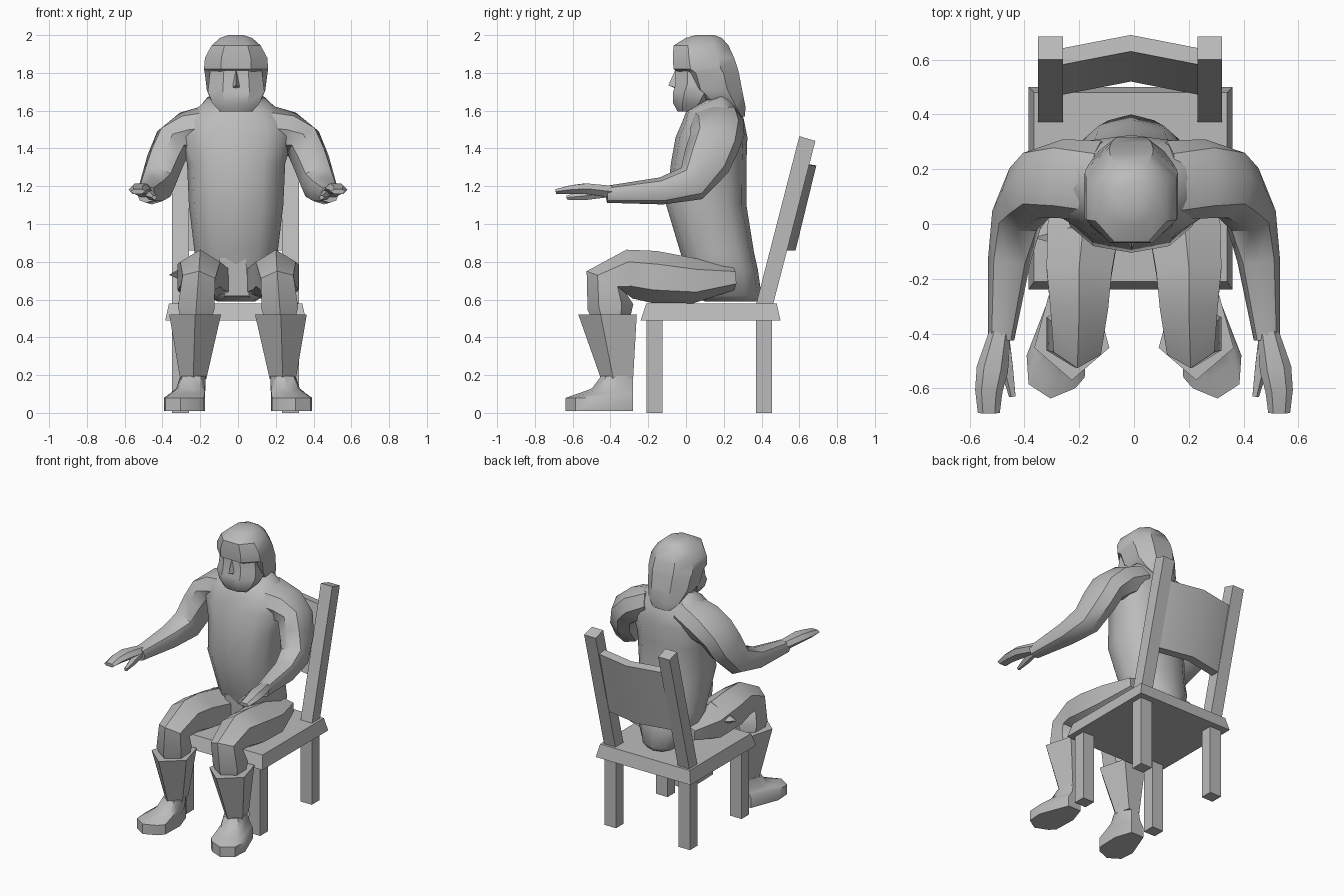
import bpy, bmesh, math
from mathutils import Vector

grey = bpy.data.materials.new("plain_grey")
grey.diffuse_color = (0.5, 0.5, 0.5, 1)


def finish(bm, name, smooth=None):
    bmesh.ops.recalc_face_normals(bm, faces=bm.faces)
    me = bpy.data.meshes.new(name)
    bm.to_mesh(me)
    bm.free()
    me.materials.append(grey)
    ob = bpy.data.objects.new(name, me)
    bpy.context.collection.objects.link(ob)
    if smooth:
        bpy.ops.object.select_all(action='DESELECT')
        ob.select_set(True)
        bpy.context.view_layer.objects.active = ob
        bpy.ops.object.shade_smooth_by_angle(angle=math.radians(smooth))
    return ob


def loft(name, rings, smooth=None, side=1):
    """Skin a list of equal-length point rings, with capped ends."""
    bm = bmesh.new()
    vs = [[bm.verts.new((p[0] * side, p[1], p[2])) for p in r] for r in rings]
    n = len(vs[0])
    for a, b in zip(vs, vs[1:]):
        for i in range(n):
            j = (i + 1) % n
            bm.faces.new((a[i], a[j], b[j], b[i]))
    bm.faces.new(vs[0])
    bm.faces.new(vs[-1])
    return finish(bm, name, smooth)


def oval(c, u, v, n, power=1.0, turn=0.0):
    pts = []
    for i in range(n):
        a = 2 * math.pi * (i + turn) / n
        s, k = math.sin(a), math.cos(a)
        s = math.copysign(abs(s) ** power, s)
        k = math.copysign(abs(k) ** power, k)
        pts.append(Vector(c) + u * k + v * s)
    return pts


def stack(name, levels, n, power, smooth, turn=0.0, cx=-0.01):
    """Horizontal rings: z, half width, front y, back y, tilt (back higher)."""
    grow = 1.07 if turn else 1.0
    rings = []
    for z, w, y0, y1, tilt in levels:
        rings.append(oval((cx, (y0 + y1) / 2, z), Vector((w * grow, 0, 0)),
                          Vector((0, (y1 - y0) / 2 * grow, tilt)), n, power, turn))
    return loft(name, rings, smooth)


def tube(name, path, n, smooth, side, turn=0.0, power=0.9):
    """Limb: rings across a path of x, y, z, half width, half depth."""
    cs = [Vector(p[:3]) for p in path]
    rings = []
    for i, p in enumerate(path):
        t = (cs[min(i + 1, len(cs) - 1)] - cs[max(i - 1, 0)]).normalized()
        u = (Vector((1, 0, 0)) - t * t.x).normalized()
        rings.append(oval(cs[i], u * p[3], t.cross(u) * p[4], n, power, turn))
    return loft(name, rings, smooth, side)


def block(name, x0, x1, bottom, top, z0, z1, inset=0.0):
    """Box whose y range may differ between bottom and top."""
    def rect(y, z, k):
        return [(x0 + k, y[0], z), (x1 - k, y[0], z), (x1 - k, y[1], z), (x0 + k, y[1], z)]
    return loft(name, [rect(bottom, z0, 0), rect(top, z1, inset)])


def hull(name, pts):
    bm = bmesh.new()
    for p in pts:
        bm.verts.new(p)
    bmesh.ops.convex_hull(bm, input=bm.verts[:])
    return finish(bm, name)


# Chair
block("seat", -0.385, 0.36, (-0.24, 0.50), (-0.21, 0.48), 0.49, 0.58, 0.02)
for tag, x in (("left", -0.35), ("right", 0.232)):
    block("front_leg_" + tag, x, x + 0.09, (-0.21, -0.125), (-0.21, -0.125), 0, 0.5)
    block("back_leg_" + tag, x, x + 0.09, (0.37, 0.455), (0.37, 0.455), 0, 0.5)
    loft("back_post_" + tag, [
        [(x, 0.37, 0.57), (x + 0.09, 0.37, 0.57), (x + 0.09, 0.46, 0.57), (x, 0.46, 0.57)],
        [(x, 0.60, 1.465), (x + 0.09, 0.60, 1.465), (x + 0.09, 0.685, 1.44), (x, 0.685, 1.44)]])

# Bent back rest, bowed to the rear in the middle
loft("back_rest", [[(x, y - 0.11, 0.86), (x, y + 0.06 - 0.11, 0.86),
                    (x, y + 0.06, 1.31), (x, y, 1.32)]
                   for x, y in ((-0.27, 0.58), (-0.012, 0.63), (0.245, 0.58))], 25)

# Tunic body
stack("tunic", [
    (0.59, 0.10, 0.10, 0.38, 0), (0.62, 0.15, 0.03, 0.40, 0),
    (0.76, 0.215, 0.00, 0.38, 0), (0.85, 0.22, -0.03, 0.36, 0),
    (1.10, 0.25, -0.105, 0.32, 0), (1.32, 0.26, -0.08, 0.32, 0),
    (1.46, 0.30, -0.055, 0.325, 0), (1.55, 0.28, -0.02, 0.305, 0.01),
    (1.645, 0.17, 0.00, 0.235, 0.05), (1.66, 0.08, 0.04, 0.19, 0.03)],
    12, 0.85, 45)
hull("front_tunic_flap", [(-0.10, -0.01, 0.82), (0.04, -0.01, 0.82), (0.06, 0.0, 0.62),
                          (-0.07, 0.0, 0.62), (-0.1, 0.06, 0.82), (0.04, 0.06, 0.82),
                          (0.06, 0.06, 0.61), (-0.07, 0.06, 0.61)])
hull("side_tunic_hem", [(-0.19, 0.0, 0.84), (-0.365, -0.05, 0.73), (-0.2, -0.1, 0.80),
                        (-0.2, 0.18, 0.76), (-0.2, 0.02, 0.66)])

# Neck, face with beard, and nose
stack("neck", [(1.58, 0.08, 0.04, 0.2, 0), (1.75, 0.08, 0.04, 0.2, 0)], 8, 1, 40)
stack("face", [
    (1.595, 0.085, -0.045, 0.05, 0), (1.64, 0.125, -0.068, 0.12, 0),
    (1.70, 0.15, -0.068, 0.16, 0), (1.74, 0.145, -0.055, 0.18, 0),
    (1.88, 0.13, -0.055, 0.18, 0)], 8, 0.85, 35, 0.5)
hull("nose", [(-0.01, -0.055, 1.82), (-0.01, -0.093, 1.735), (-0.033, -0.05, 1.72),
              (0.013, -0.05, 1.72), (-0.01, -0.04, 1.71)])

# Long hair
stack("hair", [
    (1.57, 0.07, 0.24, 0.312, 0), (1.62, 0.12, 0.13, 0.315, 0),
    (1.71, 0.155, 0.0, 0.297, 0), (1.80, 0.166, -0.03, 0.28, 0),
    (1.82, 0.17, -0.066, 0.275, 0), (1.88, 0.165, -0.07, 0.255, 0),
    (1.945, 0.13, -0.066, 0.225, 0), (1.985, 0.085, 0.0, 0.19, 0),
    (2.0, 0.04, 0.05, 0.15, 0)], 8, 0.85, 40, 0.5)

# Limbs, mirrored left and right
SOLE = [(.215, -.28), (.175, -.40), (.18, -.56), (.215, -.60),
        (.305, -.637), (.385, -.585), (.392, -.48), (.315, -.28)]
ANKLE = [(.215, -.28), (.172, -.34), (.172, -.40), (.195, -.44),
         (.245, -.45), (.295, -.42), (.305, -.35), (.275, -.28)]
for tag, s in (("left", -1), ("right", 1)):
    # Sleeve, starting inside the chest so that the shoulder slopes smoothly
    tube("sleeve_" + tag, [
        (0.12, 0.16, 1.53, .11, .145), (0.26, 0.165, 1.485, .115, .145),
        (0.345, 0.15, 1.43, .105, .135), (0.385, 0.11, 1.335, .10, .13),
        (0.425, 0.03, 1.215, .095, .10), (0.455, -0.13, 1.175, .078, .072),
        (0.485, -0.42, 1.157, .048, .045)], 8, 45, s)
    tube("hand_" + tag, [
        (.49, -.40, 1.172, .04, .035), (.517, -.53, 1.187, .058, .032),
        (.53, -.61, 1.182, .05, .026), (.53, -.69, 1.172, .04, .014)], 6, 35, s)
    tube("thumb_" + tag, [
        (.475, -.42, 1.165, .025, .025), (.462, -.53, 1.15, .025, .024),
        (.443, -.63, 1.14, .013, .012)], 5, 35, s)
    tube("trouser_leg_" + tag, [
        (.15, .25, .715, .12, .065), (.18, .04, .70, .155, .12),
        (.20, -.17, .72, .138, .138), (.20, -.30, .735, .122, .130),
        (.207, -.42, .69, .10, .122), (.222, -.40, .56, .112, .122),
        (.225, -.39, .44, .07, .08)], 6, 40, s, 1.5, 1)

    # Five-sided boot shaft with a wide cuff, then the foot tapering to the ankle
    loft("boot_shaft_" + tag, [
        oval((x, y, z), Vector((a, 0, 0)), Vector((0, b, 0)), 5, 1, -1.25)
        for x, y, z, a, b in ((.237, -.356, .18, .073, .094), (.227, -.399, .52, .144, .171))],
        25, s)
    loft("boot_foot_" + tag, [
        [(p[0] + (q[0] - p[0]) * t, p[1] + (q[1] - p[1]) * t, z) for p, q in zip(SOLE, ANKLE)]
        for z, t in ((.01, 0), (.08, 0), (.105, .4), (.13, .75), (.195, 1))], 35, s)
